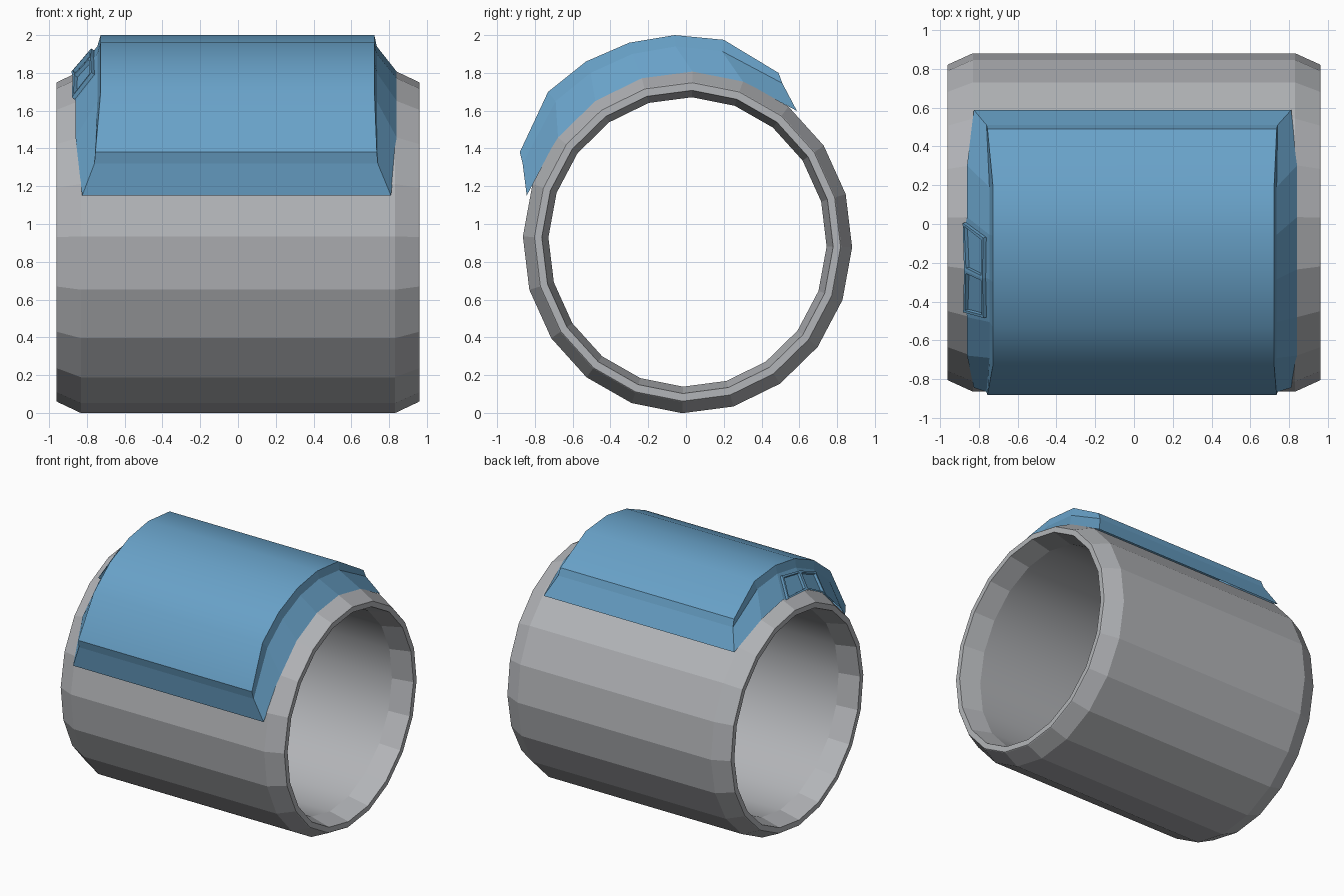
import bpy, bmesh, math

if "Cube" in bpy.data.objects:
    bpy.data.objects.remove(bpy.data.objects["Cube"])

def material(name, rgb):
    m = bpy.data.materials.new(name)
    m.diffuse_color = (*rgb, 1)
    m.use_nodes = True
    m.node_tree.nodes["Principled BSDF"].inputs["Base Color"].default_value = m.diffuse_color
    return m

GREY = material("cuff grey", (0.45, 0.46, 0.48))
BLUE = material("cover blue", (0.14, 0.36, 0.58))
CY, CZ, RY, RZ, TILT = 0.008, 0.905, 0.872, 0.907, -1.8

def ring_point(deg, scale=1.0):
    a = math.radians(deg)
    return CY + RY * scale * math.cos(a), CZ + RZ * scale * math.sin(a)

def finish(bm, name, mat):
    bmesh.ops.recalc_face_normals(bm, faces=bm.faces)
    me = bpy.data.meshes.new(name)
    bm.to_mesh(me)
    bm.free()
    me.materials.append(mat)
    ob = bpy.data.objects.new(name, me)
    bpy.context.collection.objects.link(ob)
    return ob

# Cuff: 20-sided tube, closed cross-section (x, radius scale) swept round x
N = 20
half = [(0.83, 1.0), (0.955, 0.935), (0.96, 0.93), (0.96, 0.885), (0.80, 0.845)]
section = half + [(-x, r) for x, r in reversed(half)]
bm = bmesh.new()
loops = []
for i in range(N):
    deg = TILT + 360 * i / N
    loops.append([bm.verts.new((x, *ring_point(deg, r))) for x, r in section])
M = len(section)
for i in range(N):
    a, b = loops[i], loops[(i + 1) % N]
    for j in range(M):
        k = (j + 1) % M
        f = bm.faces.new((a[j], a[k], b[k], b[j]))
        f.smooth = j == len(half) - 1          # only the bore is smooth
finish(bm, "cuff", GREY)

# Cover: three perimeter levels (base, lip underside, lip top) along arcs in y-z
top = [(-0.88, 1.38), (-0.73, 1.70), (-0.53, 1.86), (-0.30, 1.96),
       (-0.06, 2.0), (0.20, 1.975), (0.49, 1.80)]
lip = [(-0.865, 1.32), (-0.69, 1.65), (-0.505, 1.80), (-0.285, 1.90),
       (-0.055, 1.94), (0.19, 1.915), (0.51, 1.745)]
base_deg = [164.5] + [TILT + 18 * k for k in (8, 7, 6, 5, 4)] + [49.0]
base = [ring_point(d, 1.013 if i in (0, 6) else 0.995) for i, d in enumerate(base_deg)]

def xs(i, end, mid):
    return end if i in (0, 6) else mid

# each level: arc, right x (end, middle), left x (end, middle)
levels = [(base, (0.81, 0.84), (-0.825, -0.86)),
          (lip, (0.74, 0.735), (-0.76, -0.745)),
          (top, (0.735, 0.722), (-0.755, -0.727))]
bm = bmesh.new()
rows = []
for arc, right, left in levels:
    r = [bm.verts.new((xs(i, *right), *p)) for i, p in enumerate(arc)]
    l = [bm.verts.new((xs(i, *left), *p)) for i, p in enumerate(arc)]
    rows.append((r, l))
ports = []
for lv in range(2):
    lo = rows[lv][0] + rows[lv][1][::-1]
    hi = rows[lv + 1][0] + rows[lv + 1][1][::-1]
    for i in range(14):
        k = (i + 1) % 14
        f = bm.faces.new((lo[i], lo[k], hi[k], hi[i]))
        if lv == 0 and i in (9, 10):           # left slope, near the crown
            ports.append(f)
r, l = rows[2]
for i in range(6):
    bm.faces.new((r[i], r[i + 1], l[i + 1], l[i])).smooth = True
bmesh.ops.recalc_face_normals(bm, faces=bm.faces)
# Raised frame with two recessed slots on the left slope
bmesh.ops.inset_region(bm, faces=ports, thickness=0.03)
bmesh.ops.inset_region(bm, faces=ports, thickness=0.002, depth=0.02)
bmesh.ops.inset_individual(bm, faces=ports, thickness=0.02)
bmesh.ops.inset_individual(bm, faces=ports, thickness=0.002, depth=-0.02)
finish(bm, "cover", BLUE)
